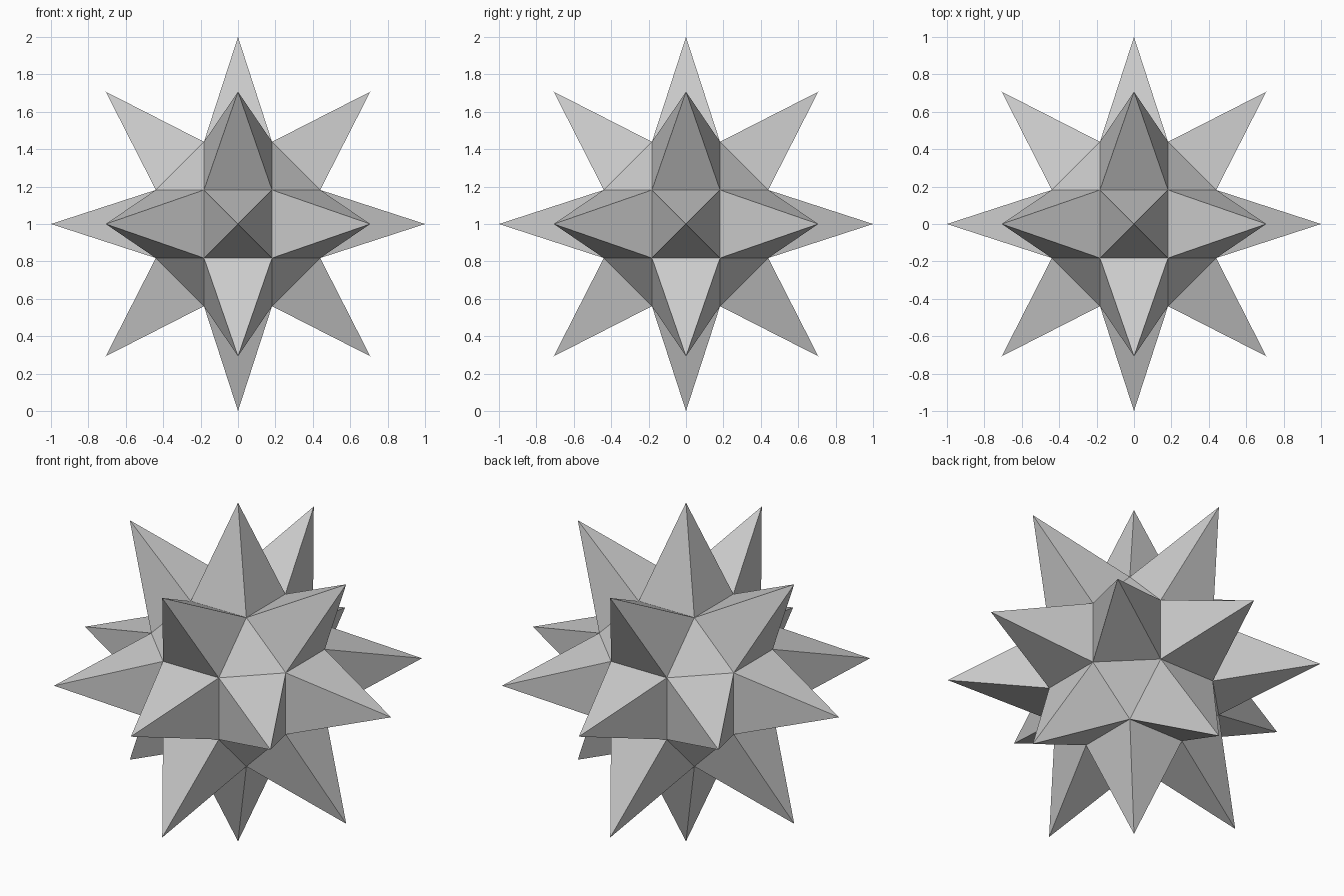
import bpy, bmesh, math
from itertools import product

if "Cube" in bpy.data.objects:
    bpy.data.objects.remove(bpy.data.objects["Cube"])

A = 0.182                      # half the edge of the core
B = A * (1 + math.sqrt(2))     # distance of the square faces from the centre
TIP = 1.0                      # spike tip distance from the centre

bm = bmesh.new()

# Core: rhombicuboctahedron as a convex hull of sign and axis permutations
for axis in range(3):
    for signs in product((-1, 1), repeat=3):
        bm.verts.new([s * (B if i == axis else A) for i, s in enumerate(signs)])
bmesh.ops.convex_hull(bm, input=bm.verts[:])
bmesh.ops.dissolve_limit(bm, angle_limit=math.radians(5),
                         verts=bm.verts[:], edges=bm.edges[:])
bmesh.ops.recalc_face_normals(bm, faces=bm.faces[:])

# Spikes: a pyramid on each of the 18 square faces, the 8 triangles stay flat
squares = [f for f in bm.faces if len(f.verts) == 4]
tips = bmesh.ops.poke(bm, faces=squares)["verts"]
for v in tips:
    v.co = v.co.normalized() * TIP

bmesh.ops.recalc_face_normals(bm, faces=bm.faces[:])
bmesh.ops.translate(bm, verts=bm.verts[:], vec=(0, 0, TIP))

mesh = bpy.data.meshes.new("spiked_star")
bm.to_mesh(mesh)
bm.free()
star = bpy.data.objects.new("spiked_star", mesh)
bpy.context.collection.objects.link(star)
